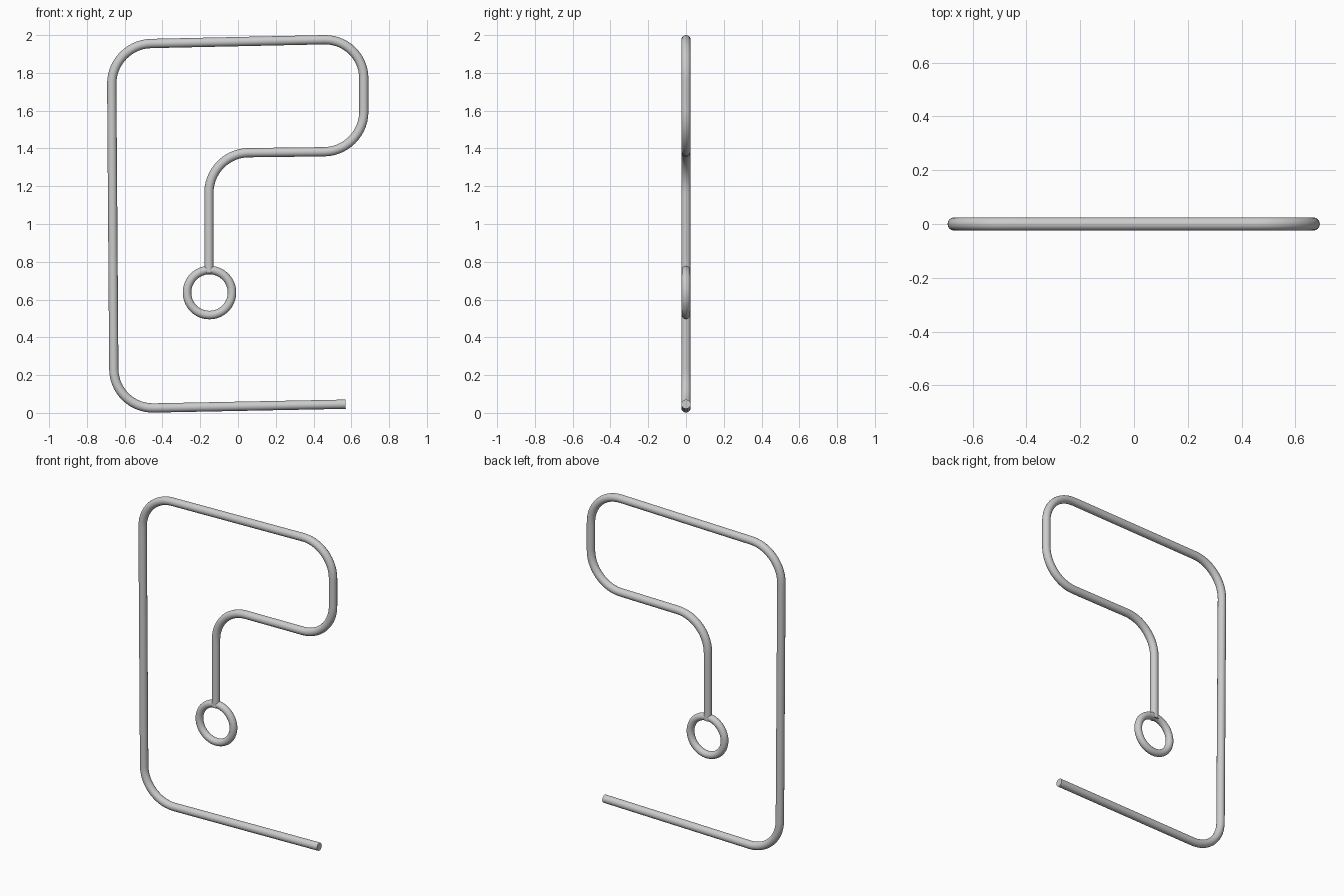
import bpy
from mathutils import Vector

if "Cube" in bpy.data.objects:
    bpy.data.objects.remove(bpy.data.objects["Cube"])

TUBE = 0.0245
TRIM = 0.21      # distance from each corner to where its bend starts
KAPPA = 0.5523   # bezier handle factor for a quarter circle


def add_bent_tube(name, corners, radius, trim):
    """Round tube through the corners, each inner corner bent to an arc."""
    pts = [Vector((x, 0, z)) for x, z in corners]
    knots = [(pts[0], pts[0], pts[0])]          # (position, left handle, right handle)
    for a, b, c in zip(pts, pts[1:], pts[2:]):
        start = b + (a - b).normalized() * trim
        end = b + (c - b).normalized() * trim
        knots.append((start, start, start.lerp(b, KAPPA)))
        knots.append((end, end.lerp(b, KAPPA), end))
    knots.append((pts[-1], pts[-1], pts[-1]))
    # straight runs get handles at one third
    for i in range(0, len(knots), 2):
        p, q = knots[i], knots[i + 1]
        knots[i] = (p[0], p[1], p[0].lerp(q[0], 1 / 3))
        knots[i + 1] = (q[0], q[0].lerp(p[0], 1 / 3), q[2])

    curve = bpy.data.curves.new(name, 'CURVE')
    curve.dimensions = '3D'
    curve.resolution_u = 14
    curve.bevel_depth = radius
    curve.bevel_resolution = 6
    curve.use_fill_caps = True
    spline = curve.splines.new('BEZIER')
    spline.bezier_points.add(len(knots) - 1)
    for bp, (co, left, right) in zip(spline.bezier_points, knots):
        bp.handle_left_type = bp.handle_right_type = 'FREE'
        bp.co, bp.handle_left, bp.handle_right = co, left, right
    obj = bpy.data.objects.new(name, curve)
    bpy.context.collection.objects.link(obj)
    bpy.ops.object.select_all(action='DESELECT')
    obj.select_set(True)
    bpy.context.view_layer.objects.active = obj
    bpy.ops.object.convert(target='MESH')
    bpy.ops.object.shade_smooth_by_angle()
    bpy.context.object.name = name


# Bent frame: foot, upright, top bar, return bend, hanging stem
add_bent_tube("bent_frame", [
    (0.57, 0.046), (-0.656, 0.022), (-0.67, 1.951), (0.666, 1.98),
    (0.666, 1.385), (-0.154, 1.375), (-0.154, 0.74)], TUBE, TRIM)

# Ring at the end of the stem
bpy.ops.mesh.primitive_torus_add(
    location=(-0.151, 0, 0.637), rotation=(1.5707963, 0, 0),
    major_radius=0.119, minor_radius=0.0225,
    major_segments=64, minor_segments=20)
bpy.context.object.name = "end_ring"
bpy.ops.object.shade_smooth_by_angle()
